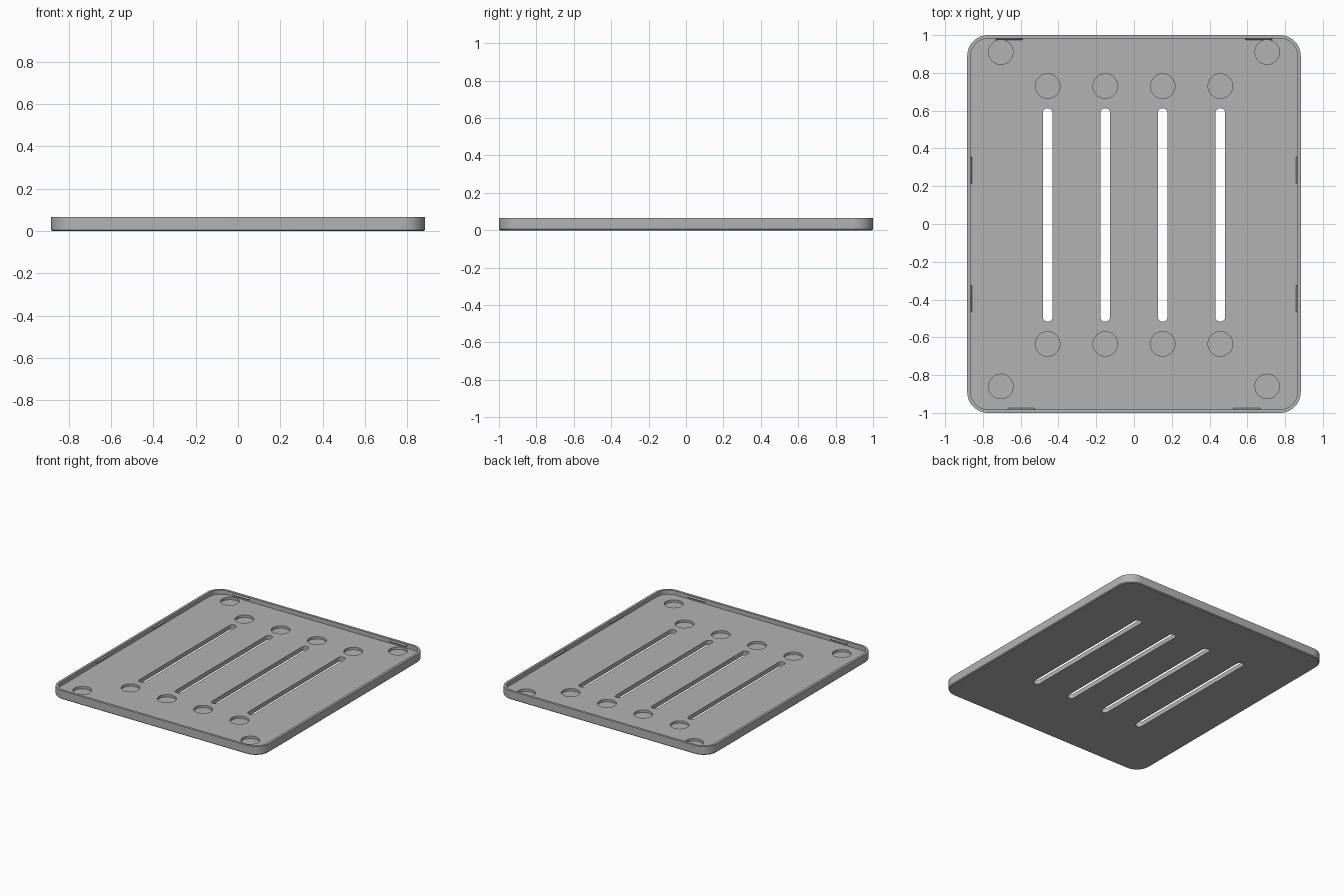
import bpy, bmesh, math
from mathutils import Matrix

cube = bpy.data.objects.get("Cube")
if cube:
    bpy.data.objects.remove(cube, do_unlink=True)

HALF_X, HALF_Y, HEIGHT = 0.883, 1.0, 0.066
FLOOR, WALL, RADIUS, CHAMFER = 0.034, 0.018, 0.11, 0.006
RECESS = 0.018

grey = bpy.data.materials.new("plain grey")
grey.use_nodes = True
colour = (0.45, 0.45, 0.45, 1)
grey.diffuse_color = colour
grey.node_tree.nodes["Principled BSDF"].inputs["Base Color"].default_value = colour


def outline(hx, hy, r, cy=0, seg=10):
    """Rounded rectangle as a list of xy points."""
    pts = []
    for q, (sx, sy) in enumerate([(1, 1), (-1, 1), (-1, -1), (1, -1)]):
        for i in range(seg + 1):
            a = math.pi / 2 * (q + i / seg)
            pts.append((sx * (hx - r) + r * math.cos(a),
                        cy + sy * (hy - r) + r * math.sin(a)))
    return pts


def add_loft(bm, rings):
    """Skin a stack of (points, z) rings and close both ends."""
    loops = [[bm.verts.new((x, y, z)) for x, y in pts] for pts, z in rings]
    for a, b in zip(loops, loops[1:]):
        for i in range(len(a)):
            j = (i + 1) % len(a)
            bm.faces.new((a[i], a[j], b[j], b[i]))
    bm.faces.new(loops[0][::-1])
    bm.faces.new(loops[-1])


def finish(bm, name):
    bmesh.ops.remove_doubles(bm, verts=bm.verts, dist=1e-5)
    bmesh.ops.recalc_face_normals(bm, faces=bm.faces)
    mesh = bpy.data.meshes.new(name)
    bm.to_mesh(mesh)
    bm.free()
    mesh.materials.append(grey)
    ob = bpy.data.objects.new(name, mesh)
    bpy.context.collection.objects.link(ob)
    return ob


# Tray: chamfered underside, outer wall, rim, inner wall and floor
def inset(d):
    return outline(HALF_X - d, HALF_Y - d, RADIUS - d)


bm = bmesh.new()
add_loft(bm, [(inset(CHAMFER), 0), (inset(0), CHAMFER), (inset(0), HEIGHT),
              (inset(WALL), HEIGHT), (inset(WALL), FLOOR)])
tray = finish(bm, "tray")

# Cutters: four long slots, and round recesses at slot ends and corners
bm = bmesh.new()
slot_xs = (-0.457, -0.152, 0.152, 0.457)
for x in slot_xs:
    pts = [(px + x, py) for px, py in outline(0.026, 0.565, 0.0259, 0.048, 6)]
    add_loft(bm, [(pts, -0.05), (pts, 0.1)])
centres = [(x, y) for x in slot_xs for y in (0.73, -0.635)]
centres += [(x, y) for x in (-0.705, 0.705) for y in (0.91, -0.86)]
for x, y in centres:
    bmesh.ops.create_cone(bm, cap_ends=True, segments=40, radius1=0.065,
                          radius2=0.065, depth=0.1, matrix=Matrix.Translation(
                              (x, y, FLOOR - RECESS + 0.05)))
cutter = finish(bm, "slot_and_recess_cutter")

cut = tray.modifiers.new("slots and recesses", 'BOOLEAN')
cut.operation, cut.solver, cut.object = 'DIFFERENCE', 'EXACT', cutter
bpy.context.view_layer.objects.active = tray
tray.select_set(True)
bpy.ops.object.modifier_apply(modifier=cut.name)
bpy.data.objects.remove(cutter, do_unlink=True)
bpy.ops.object.shade_smooth_by_angle(angle=math.radians(30))

# Snap ridges: small wedges along the inner walls
bm = bmesh.new()


def add_ridge(x, y, turn):
    place = Matrix.Translation((x, y, 0.052)) @ Matrix.Rotation(turn, 4, 'Z')
    ends = [[bm.verts.new(place @ Matrix.Translation(p).translation)
             for p in ((s, 0, -0.008), (s, 0.008, 0), (s, 0, 0.008))]
            for s in (-0.07, 0.07)]
    a, b = ends
    for i in range(3):
        j = (i + 1) % 3
        bm.faces.new((a[i], a[j], b[j], b[i]))
    bm.faces.new(a[::-1])
    bm.faces.new(b)


inner_x, inner_y = HALF_X - WALL, HALF_Y - WALL
for s in (-1, 1):
    add_ridge(s * 0.66, inner_y, math.pi)
    add_ridge(s * 0.597, -inner_y, 0)
    for y in (0.285, -0.395):
        add_ridge(s * inner_x, y, s * math.pi / 2)
finish(bm, "snap_ridges")
